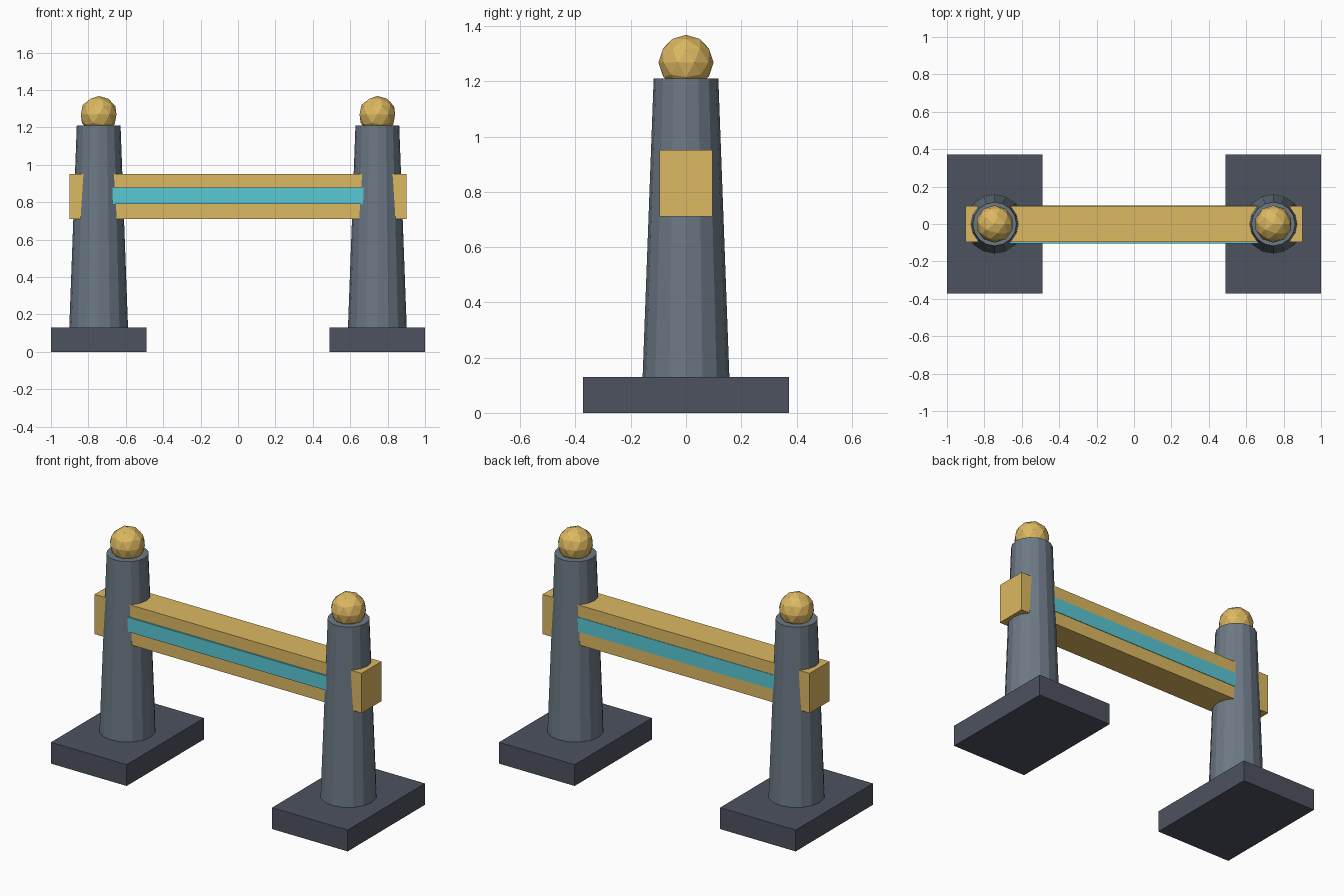
import bpy
from math import pi

if "Cube" in bpy.data.objects:
    bpy.data.objects.remove(bpy.data.objects["Cube"])


def material(name, rgb):
    m = bpy.data.materials.new(name)
    m.diffuse_color = (*rgb, 1)
    m.use_nodes = True
    m.node_tree.nodes["Principled BSDF"].inputs["Base Color"].default_value = m.diffuse_color
    return m


DARK = material("dark_stone", (0.075, 0.085, 0.115))
STONE = material("blue_grey_stone", (0.15, 0.19, 0.235))
GOLD = material("gold", (0.72, 0.48, 0.12))
TEAL = material("teal", (0.10, 0.58, 0.66))


def finish(name, mat):
    ob = bpy.context.object
    ob.name = name
    ob.data.materials.append(mat)
    return ob


def box(name, lo, hi, mat):
    centre = [(a + b) / 2 for a, b in zip(lo, hi)]
    bpy.ops.mesh.primitive_cube_add(size=1, location=centre)
    bpy.context.object.scale = [b - a for a, b in zip(lo, hi)]
    bpy.ops.object.transform_apply(location=False, rotation=False, scale=True)
    return finish(name, mat)


# Two posts, each with a base slab and a faceted ball on top
for side, x in (("left", -0.745), ("right", 0.745)):
    box(f"{side}_base", (x - 0.255, -0.372, 0), (x + 0.255, 0.372, 0.13), DARK)
    bpy.ops.mesh.primitive_cone_add(vertices=16, radius1=0.157, radius2=0.117,
                                    depth=1.08, location=(x, 0, 0.67))
    finish(f"{side}_post", STONE)
    bpy.ops.mesh.primitive_ico_sphere_add(subdivisions=2, radius=0.1,
                                          location=(x, 0, 1.268))
    finish(f"{side}_ball", GOLD)

# Crossbeam running through both posts
box("crossbeam", (-0.9, -0.095, 0.71), (0.9, 0.095, 0.952), GOLD)

# Inlaid stripes: front one stands proud, back one is almost flush
box("front_stripe", (-0.67, -0.105, 0.79), (0.67, -0.085, 0.878), TEAL)
box("back_stripe", (-0.67, 0.085, 0.79), (0.67, 0.098, 0.878), TEAL)
